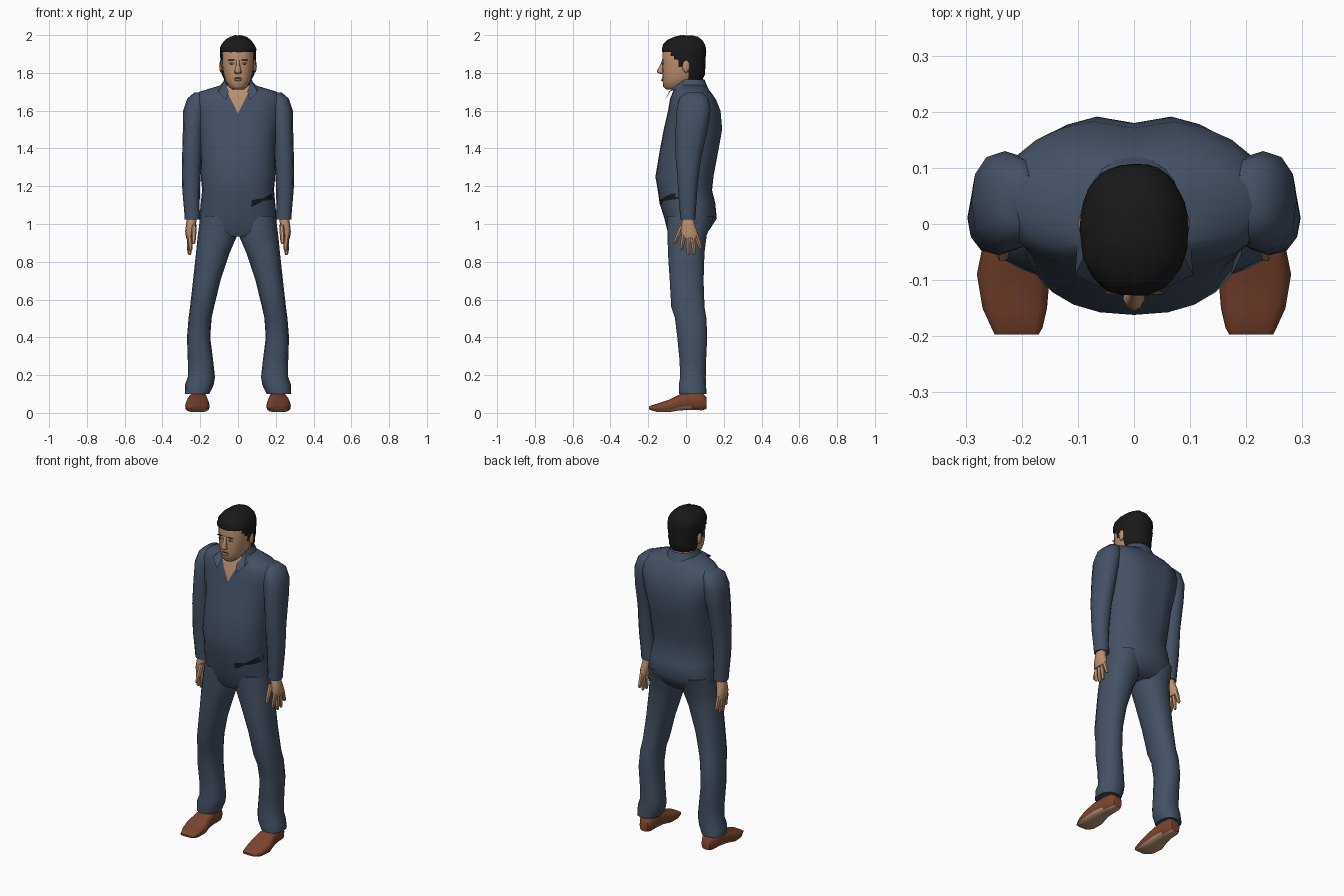
import bpy, bmesh, math, random
from mathutils import Vector
from mathutils.bvhtree import BVHTree

random.seed(4)
cube = bpy.data.objects.get("Cube")
if cube:
    bpy.data.objects.remove(cube)


def material(name, *rgb):
    m = bpy.data.materials.new(name)
    m.diffuse_color = (*rgb, 1)
    m.use_nodes = True
    m.node_tree.nodes["Principled BSDF"].inputs["Base Color"].default_value = (*rgb, 1)
    return m


CLOTH = material("slate_blue_cloth", .058, .083, .130)
SKIN = material("skin", .50, .28, .16)
HAIR = material("black_hair", .010, .010, .010)
LEATHER = material("brown_leather", .20, .058, .028)
SOLE = material("tan_sole", .48, .29, .18)
DARK = material("dark_brown", .06, .03, .02)
WHITE = material("eye_white", .55, .50, .45)


def finish(name, bm, *mats, angle=50):
    mesh = bpy.data.meshes.new(name)
    bm.to_mesh(mesh)
    bm.free()
    obj = bpy.data.objects.new(name, mesh)
    bpy.context.collection.objects.link(obj)
    for m in mats:
        mesh.materials.append(m)
    bpy.ops.object.select_all(action='DESELECT')
    obj.select_set(True)
    bpy.context.view_layer.objects.active = obj
    bpy.ops.object.shade_smooth_by_angle(angle=math.radians(angle))
    return obj


def loft(rings, sides=16, power=2.3, axis='z', side=1, caps=True):
    """Skin rounded rings given as (position, x_min, x_max, other_min, other_max)."""
    bm = bmesh.new()
    loops = []
    for t, x0, x1, b0, b1 in rings:
        loop = []
        for i in range(sides):
            a = 2 * math.pi * i / sides
            c, s = math.cos(a), math.sin(a)
            c = math.copysign(abs(c) ** (2 / power), c)
            s = math.copysign(abs(s) ** (2 / power), s)
            x = side * ((x0 + x1) / 2 + c * (x1 - x0) / 2)
            b = (b0 + b1) / 2 + s * (b1 - b0) / 2
            loop.append(bm.verts.new((x, b, t) if axis == 'z' else (x, t, b)))
        loops.append(loop)
    for low, high in zip(loops, loops[1:]):
        for i in range(sides):
            j = (i + 1) % sides
            bm.faces.new((low[i], low[j], high[j], high[i]))
    if caps:
        bm.faces.new(loops[0])
        bm.faces.new(loops[-1])
    bmesh.ops.recalc_face_normals(bm, faces=bm.faces)
    return bm


def centred(rows):
    return [(z, -w, w, y0, y1) for z, w, y0, y1 in rows]


def blob(name, mat, centre, size):
    bm = bmesh.new()
    bmesh.ops.create_uvsphere(bm, u_segments=10, v_segments=6, radius=1)
    bmesh.ops.scale(bm, vec=size, verts=bm.verts)
    bmesh.ops.translate(bm, vec=centre, verts=bm.verts)
    return finish(name, bm, mat)


# Torso with a shallow spine groove and a V neckline cut into the chest
torso = loft(centred([
    (.935, .17, -.08, .09), (.97, .205, -.10, .125), (1.03, .205, -.115, .163),
    (1.11, .197, -.14, .155), (1.18, .19, -.15, .138), (1.25, .197, -.162, .15),
    (1.40, .20, -.137, .178), (1.50, .215, -.118, .196), (1.60, .235, -.095, .187),
    (1.66, .24, -.085, .162), (1.70, .205, -.07, .13), (1.735, .09, -.06, .10)]), sides=24)
for v in torso.verts:
    if abs(v.co.x) < .02 and v.co.y > .1 and 1.2 < v.co.z < 1.7:
        v.co.y -= .016
for s in (1, -1):
    front = [f for f in torso.faces if f.calc_center_median().y < 0 and f.calc_center_median().z > 1.5]
    geom = list({g for f in front for g in (*f.verts, *f.edges, f)})
    bmesh.ops.bisect_plane(torso, geom=geom, plane_co=(0, 0, 1.585), plane_no=(s, 0, -.5))
for f in torso.faces:
    c = f.calc_center_median()
    f.material_index = int(c.y < 0 and abs(c.x) < .5 * (c.z - 1.585))
surface = BVHTree.FromBMesh(torso)
finish("torso", torso, CLOTH, SKIN)

# Black tie patch lying on the left hip
patch = bmesh.new()
columns = []
for i in range(9):
    u = i / 8
    x, z, h = .07 + .12 * u, 1.108 + .042 * u, .006 + .011 * abs(math.cos(math.pi * u))
    column = []
    for dz in (-h, h):
        hit = surface.ray_cast(Vector((x, -1, z + dz)), Vector((0, 1, 0)))[0]
        column.append(patch.verts.new(hit + Vector((.002, -.005, 0))))
    columns.append(column)
for a, b in zip(columns, columns[1:]):
    patch.faces.new((a[0], b[0], b[1], a[1]))
finish("hip_patch", patch, HAIR)

# Collar: standing band open at the front
band = loft(centred([(1.70, .105, -.075, .125), (1.735, .085, -.065, .11), (1.765, .073, -.045, .098)]),
            sides=20, caps=False)
bmesh.ops.delete(band, geom=[f for f in band.faces if f.calc_center_median().y < -.02
                             and abs(f.calc_center_median().x) < .06], context='FACES')
finish("collar_band", band, CLOTH)

for s, tag in ((1, "left"), (-1, "right")):
    # Folded collar point
    flap = bmesh.new()
    corners = [(.068, -.015, 1.762), (.05, -.085, 1.70), (.062, -.112, 1.655),
               (.105, -.09, 1.70), (.10, -.015, 1.728)]
    flap.faces.new([flap.verts.new((s * x, y, z)) for x, y, z in corners])
    bmesh.ops.triangulate(flap, faces=flap.faces)
    finish(tag + "_collar_point", flap, CLOTH)

    # Sleeve
    finish(tag + "_sleeve", loft([
        (1.695, .17, .232, 0, .09), (1.665, .16, .268, -.035, .12), (1.60, .17, .29, -.05, .13),
        (1.50, .185, .292, -.055, .115), (1.35, .192, .296, -.055, .08), (1.28, .197, .297, -.048, .07),
        (1.18, .202, .295, -.042, .06), (1.08, .203, .286, -.034, .053), (1.025, .20, .282, -.03, .05)],
        sides=12, side=s), CLOTH)

    # Hand: palm, thumb and four fanned fingers
    finish(tag + "_palm", loft([
        (1.05, .215, .268, -.015, .038), (1.0, .222, .275, -.025, .048),
        (.96, .23, .28, -.03, .062), (.925, .24, .275, -.022, .066)], sides=10, side=s), SKIN)
    fingers = [("thumb", .232, -.018, .995, .235, -.062, .895), ("index", .258, -.012, .94, .25, -.025, .86),
               ("middle", .258, .011, .94, .256, .012, .835), ("ring", .258, .033, .94, .258, .044, .838),
               ("little", .258, .052, .945, .258, .078, .865)]
    for finger, xa, ya, za, xb, yb, zb in fingers:
        rings = []
        for u, r in ((0, .014), (.5, .0125), (.9, .01), (1, .005)):
            x, y = xa + (xb - xa) * u, ya + (yb - ya) * u
            rings.append((za + (zb - za) * u, x - r, x + r, y - r, y + r))
        finish(f"{tag}_{finger}_finger", loft(rings, sides=6, power=2, side=s), SKIN)

    # Trouser leg with a knee break and a flared hem
    finish(tag + "_trouser_leg", loft([
        (1.04, .005, .20, -.105, .15), (.94, .004, .213, -.10, .112), (.85, .043, .222, -.098, .10),
        (.70, .093, .238, -.088, .095), (.56, .127, .254, -.08, .10), (.50, .14, .262, -.06, .11),
        (.40, .147, .27, -.048, .114), (.28, .132, .266, -.036, .108), (.19, .122, .266, -.032, .106),
        (.15, .128, .28, -.04, .108), (.10, .152, .282, -.038, .11)], sides=14, side=s), CLOTH)

    # Shoe, with the underside coloured as sole
    shoe = loft([
        (.108, .18, .235, .02, .085), (.085, .168, .25, .013, .105), (.03, .165, .255, .014, .112),
        (-.03, .16, .268, .013, .10), (-.09, .15, .28, .003, .07), (-.15, .155, .27, .004, .05),
        (-.185, .163, .254, .014, .04), (-.197, .17, .248, .02, .032)],
        sides=14, power=3, axis='y', side=s)
    for f in shoe.faces:
        f.material_index = int(f.normal.z < -.6)
    finish(tag + "_shoe", shoe, LEATHER, SOLE)

    # Ear, eye and brow
    blob(tag + "_ear", SKIN, (s * .09, .0, 1.835), (.010, .02, .034))
    blob(tag + "_eye", WHITE, (s * .034, -.121, 1.85), (.014, .004, .006))
    blob(tag + "_iris", DARK, (s * .034, -.124, 1.85), (.006, .003, .006))
    blob(tag + "_brow", DARK, (s * .035, -.123, 1.868), (.02, .004, .003))

# Neck and head
finish("neck", loft(centred([(1.64, .06, -.06, .07), (1.70, .058, -.058, .072), (1.80, .062, -.06, .085)])), SKIN)
finish("head", loft(centred([
    (1.712, .03, -.105, -.01), (1.728, .05, -.121, .02), (1.76, .068, -.124, .06),
    (1.80, .079, -.126, .085), (1.85, .085, -.124, .095), (1.90, .086, -.125, .096),
    (1.94, .078, -.115, .09), (1.975, .05, -.07, .06)]), sides=20), SKIN)

# Nose and mouth
finish("nose", loft(centred([
    (1.795, .012, -.135, -.115), (1.80, .02, -.15, -.115), (1.81, .017, -.155, -.115),
    (1.84, .010, -.138, -.115), (1.87, .008, -.126, -.115)]), sides=8, power=2), SKIN)
blob("mouth", DARK, (0, -.1245, 1.772), (.026, .004, .003))
blob("lower_lip", SKIN, (0, -.124, 1.763), (.022, .008, .006))


# Hair shell trimmed along a sloping hairline
def hairline(y):
    if y < -.08:
        return 1.905
    if y < -.02:
        return 1.905 - .09 * (y + .08) / .06
    return 1.84 if y < .02 else 1.765


rows = [(1.765, .074, -.11, .088)]
rows += [(1.79 + .02 * i, .088 + .0015 * min(i, 5), -.128, .10 + .001 * min(i, 6)) for i in range(8)]
rows += [(1.952, .086, -.123, .10), (1.975, .068, -.10, .085), (1.99, .045, -.065, .062), (1.998, .018, -.03, .03)]
hair = loft(centred(rows), sides=32)
bmesh.ops.delete(hair, geom=[f for f in hair.faces if f.calc_center_median().z
                             < hairline(f.calc_center_median().y)], context='FACES')
for v in hair.verts:
    v.co += Vector([random.uniform(-.002, .002) for _ in range(3)])
finish("hair", hair, HAIR)
